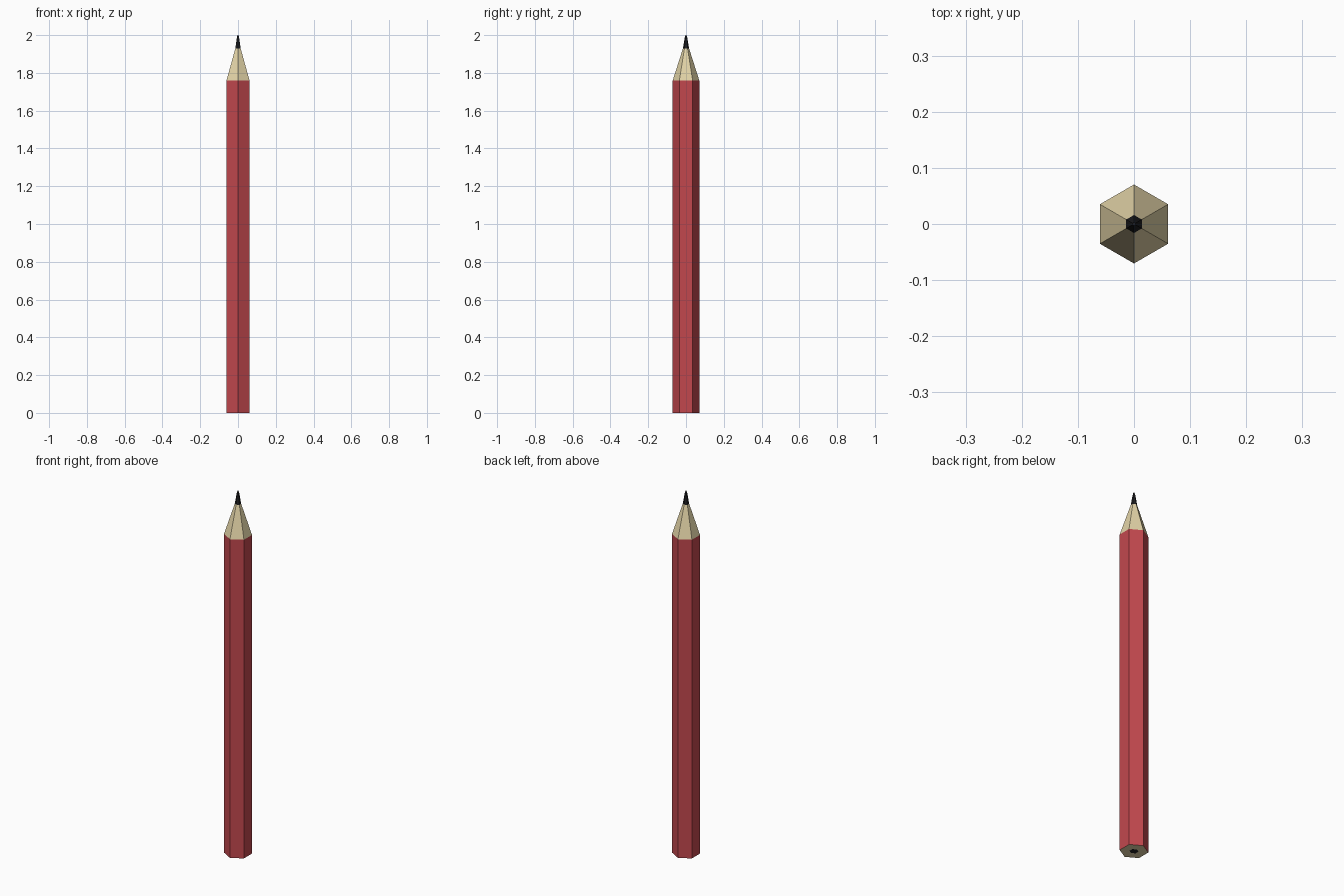
import bpy
import bmesh
from math import sin, cos, pi

if "Cube" in bpy.data.objects:
    bpy.data.objects.remove(bpy.data.objects["Cube"])

BODY_R, TIP_R, CORE_R = 0.0703, 0.016, 0.022
SHOULDER_Z, LEAD_Z, TOP_Z = 1.76, 1.93, 2.0


def material(name, rgb):
    m = bpy.data.materials.new(name)
    m.diffuse_color = (*rgb, 1)
    m.use_nodes = True
    m.node_tree.nodes["Principled BSDF"].inputs["Base Color"].default_value = m.diffuse_color
    return m


def hex_loft(name, profile, mat, cap_start=False, cap_end=False):
    """Loft hexagonal rings through (radius, z) points."""
    bm = bmesh.new()
    rings = []
    for r, z in profile:
        angles = [pi / 2 + i * pi / 3 for i in range(6)]
        rings.append([bm.verts.new((r * cos(a), r * sin(a), z)) for a in angles])
    for low, high in zip(rings, rings[1:]):
        for i in range(6):
            j = (i + 1) % 6
            bm.faces.new((low[i], low[j], high[j], high[i]))
    if cap_start:
        bm.faces.new(rings[0][::-1])
    if cap_end:
        bm.faces.new(rings[-1])
    mesh = bpy.data.meshes.new(name)
    bm.to_mesh(mesh)
    bm.free()
    mesh.materials.append(mat)
    obj = bpy.data.objects.new(name, mesh)
    bpy.context.collection.objects.link(obj)
    return obj


red = material("red_paint", (0.54, 0.064, 0.076))
wood = material("bare_wood", (0.77, 0.66, 0.39))
graphite = material("graphite", (0.012, 0.012, 0.014))

# Painted hexagonal barrel
hex_loft("barrel", [(BODY_R, 0), (BODY_R, SHOULDER_Z)], red)

# Sharpened wood cone and the bare wood at the blunt end
hex_loft("wood_cone", [(BODY_R, SHOULDER_Z), (TIP_R, LEAD_Z)], wood)
hex_loft("wood_end", [(CORE_R, 0), (BODY_R, 0)], wood)

# Lead: pointed tip and the core showing at the blunt end
hex_loft("lead_tip", [(TIP_R, LEAD_Z), (0.007, 1.985), (0.003, TOP_Z)],
         graphite, cap_end=True)
hex_loft("lead_end", [(CORE_R, 0), (CORE_R, 0.02)], graphite,
         cap_start=True, cap_end=True)
